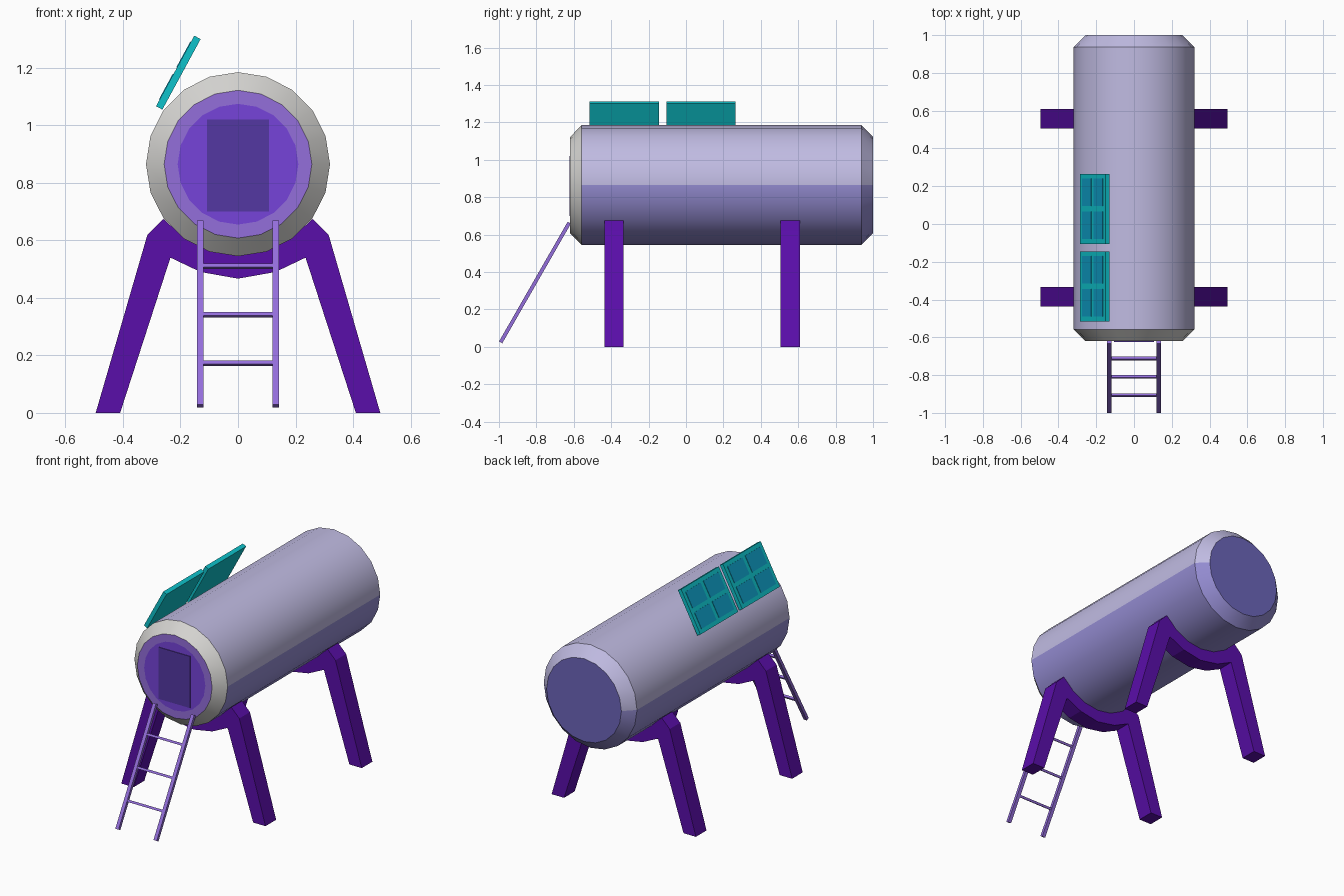
import bpy, bmesh, math
from mathutils import Matrix, Vector

if "Cube" in bpy.data.objects:
    bpy.data.objects.remove(bpy.data.objects["Cube"])

CZ, SIDES = 0.865, 20          # hull axis height and side count


def mat(name, r, g, b):
    lin = [((c / 255 + 0.055) / 1.055) ** 2.4 if c > 10 else c / 255 / 12.92 for c in (r, g, b)]
    m = bpy.data.materials.new(name)
    m.diffuse_color = (*lin, 1)
    m.use_nodes = True
    m.node_tree.nodes["Principled BSDF"].inputs["Base Color"].default_value = m.diffuse_color
    return m


LAVENDER = mat("lavender", 192, 187, 226)
PERIWINKLE = mat("periwinkle", 147, 139, 208)
GREY = mat("light_grey", 214, 213, 210)
BLUE_VIOLET = mat("blue_violet", 108, 101, 186)
LILAC = mat("lilac", 148, 110, 219)
VIOLET = mat("violet", 118, 68, 218)
DOOR = mat("dark_violet", 84, 55, 162)
PURPLE = mat("deep_purple", 90, 14, 170)
TEAL = mat("teal", 14, 194, 203)
CELL = mat("cell_blue", 14, 156, 196)


def finish(name, bm, *mats):
    bmesh.ops.recalc_face_normals(bm, faces=bm.faces)
    me = bpy.data.meshes.new(name)
    bm.to_mesh(me)
    bm.free()
    for m in mats:
        me.materials.append(m)
    ob = bpy.data.objects.new(name, me)
    bpy.context.collection.objects.link(ob)
    return ob


def ring(bm, y, r):
    return [bm.verts.new((r * math.sin(2 * math.pi * i / SIDES), y,
                          CZ + r * math.cos(2 * math.pi * i / SIDES))) for i in range(SIDES)]


def bridge(bm, a, b, smooth=True, rule=lambda f: 0):
    for i in range(SIDES):
        j = (i + 1) % SIDES
        f = bm.faces.new((a[i], a[j], b[j], b[i]))
        f.smooth = smooth
        f.material_index = rule(f)


def box(name, size, m, world):
    bm = bmesh.new()
    bmesh.ops.create_cube(bm, size=1, matrix=world @ Matrix.Diagonal((*size, 1)))
    return finish(name, bm, m)


# Tank hull: upper half lavender, lower half periwinkle, bevelled ends
bm = bmesh.new()
half = lambda f: 0 if f.calc_center_median().z > CZ else 1
r = [ring(bm, y, rad) for y, rad in
     [(-0.62, 0.21), (-0.62, 0.257), (-0.558, 0.32), (0.937, 0.32), (1.0, 0.257)]]
bm.faces.new(r[0]).material_index = 4                     # entrance disc
bridge(bm, r[0], r[1], False, lambda f: 3)                # entrance rim
bridge(bm, r[1], r[2], True, lambda f: 2)                 # front collar
bridge(bm, r[2], r[3], True, half)                        # side wall
bridge(bm, r[3], r[4], False, half)                       # rear bevel
bm.faces.new(r[4]).material_index = 5                     # rear cap
hull = finish("tank_hull", bm, LAVENDER, PERIWINKLE, GREY, LILAC, VIOLET, BLUE_VIOLET)
hull.data.set_sharp_from_angle(angle=math.radians(30))

# Door plate
box("door", (0.214, 0.006, 0.32), DOOR, Matrix.Translation((0, -0.621, 0.86)))

# Saddle legs: mirrored cross-section extruded along y
outer = [(0.13, 0.49), (0.235, 0.54), (0.41, 0), (0.495, 0), (0.315, 0.62), (0.26, 0.675)]
cradle = [(0.318 * math.sin(math.radians(a)), CZ - 0.318 * math.cos(math.radians(a)))
          for a in (36, 18)]
right = outer + cradle
left = [(-x, z) for x, z in reversed(right)]
profile = [(0, 0.467)] + right + [(0, CZ - 0.318)] + left
for name, y in (("front_leg_frame", -0.385), ("rear_leg_frame", 0.558)):
    bm = bmesh.new()
    face = bm.faces.new([bm.verts.new((x, y - 0.052, z)) for x, z in profile])
    ext = bmesh.ops.extrude_face_region(bm, geom=[face], use_keep_orig=True)
    vs = [v for v in ext["geom"] if isinstance(v, bmesh.types.BMVert)]
    bmesh.ops.translate(bm, verts=vs, vec=(0, 0.104, 0))
    finish(name, bm, PURPLE)

# Ladder: two leaning rails and three rungs
foot, head = Vector((0, -0.991, 0.024)), Vector((0, -0.624, 0.664))
lean = Matrix.Rotation(-math.atan2(head.y - foot.y, head.z - foot.z), 4, 'X')
mid = (foot + head) / 2
for side in (-1, 1):
    box("ladder_rail", (0.022, 0.02, (head - foot).length), LILAC,
        Matrix.Translation(mid + Vector((side * 0.131, 0, 0))) @ lean)
for z in (0.172, 0.341, 0.51):
    p = foot.lerp(head, (z - foot.z) / (head.z - foot.z))
    box("ladder_rung", (0.25, 0.014, 0.014), LILAC, Matrix.Translation(p) @ lean)

# Tilted solar panels with four cells each
tilt = Matrix.Rotation(math.atan2(0.133, 0.245), 4, 'Y')   # local z runs up the slope
for y in (-0.33, 0.08):
    base = Matrix.Translation((-0.2075, y, 1.1835)) @ tilt
    box("solar_panel", (0.025, 0.37, 0.279), TEAL, base)
    for sy in (-1, 1):
        for sz in (-1, 1):
            box("solar_cell", (0.005, 0.146, 0.102), CELL,
                base @ Matrix.Translation((-0.0125, sy * 0.087, sz * 0.0635)))
